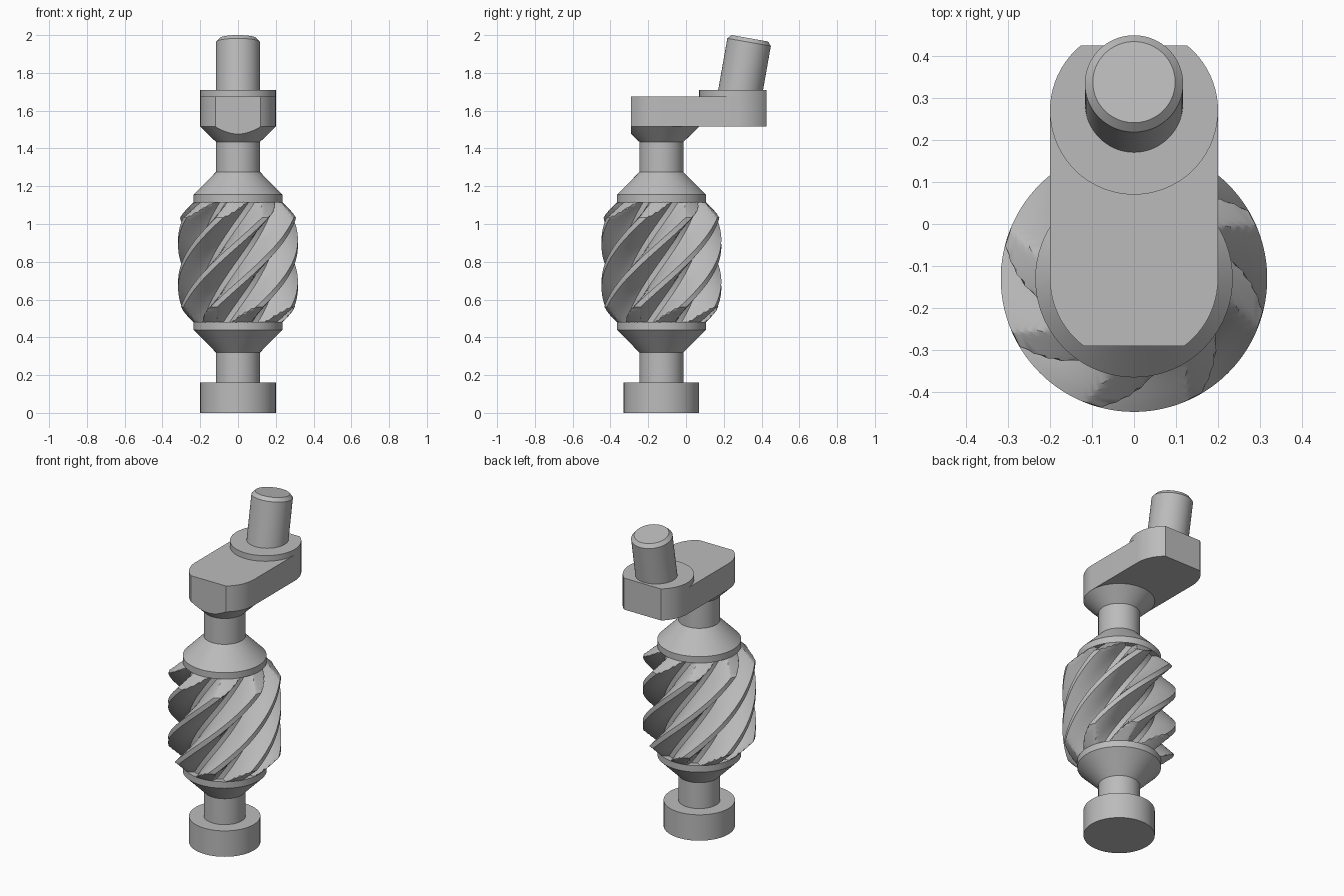
import bpy, bmesh, math
from mathutils import Matrix, Vector

cube = bpy.data.objects.get("Cube")
if cube:
    bpy.data.objects.remove(cube, do_unlink=True)

AXIS_Y = -0.13       # main shaft axis
BOSS_Y = 0.27        # crank boss axis
FRONT_CUT, BACK_CUT = -0.29, 0.425

metal = bpy.data.materials.new("grey metal")
metal.use_nodes = True
GREY = (0.5, 0.5, 0.5, 1.0)
metal.diffuse_color = GREY
metal.node_tree.nodes["Principled BSDF"].inputs["Base Color"].default_value = GREY


def finish(name, bm, angle=30):
    bmesh.ops.recalc_face_normals(bm, faces=bm.faces)
    mesh = bpy.data.meshes.new(name)
    bm.to_mesh(mesh)
    bm.free()
    mesh.materials.append(metal)
    obj = bpy.data.objects.new(name, mesh)
    bpy.context.collection.objects.link(obj)
    bpy.ops.object.select_all(action='DESELECT')
    obj.select_set(True)
    bpy.context.view_layer.objects.active = obj
    bpy.ops.object.shade_smooth_by_angle(angle=math.radians(angle))
    return obj


def loft(rings):
    """Closed solid through rings of equally many points."""
    bm = bmesh.new()
    rows = [[bm.verts.new(p) for p in ring] for ring in rings]
    n = len(rows[0])
    for a, b in zip(rows, rows[1:]):
        for i in range(n):
            j = (i + 1) % n
            bm.faces.new((a[i], a[j], b[j], b[i]))
    bm.faces.new(rows[0][::-1])
    bm.faces.new(rows[-1])
    return bm


def circle(r, z, y=0.0, n=72):
    return [Vector((r * math.cos(t), y + r * math.sin(t), z))
            for t in (math.tau * i / n for i in range(n))]


def lathe(profile, y=0.0):
    return loft([circle(r, z, y) for r, z in profile])


def cut(bm, y, direction):
    """Remove everything beyond a flat plane facing along y."""
    bmesh.ops.delete
    geom = bm.verts[:] + bm.edges[:] + bm.faces[:]
    res = bmesh.ops.bisect_plane(bm, geom=geom, plane_co=(0, y, 0),
                                 plane_no=(0, direction, 0), clear_outer=True)
    edges = [e for e in res["geom_cut"] if isinstance(e, bmesh.types.BMEdge)]
    bmesh.ops.holes_fill(bm, edges=edges, sides=0)


# Lower shaft: foot, neck, flared collar
finish("lower_shaft", lathe([(0.2, 0), (0.2, 0.16), (0.117, 0.16), (0.117, 0.32),
                             (0.235, 0.44), (0.235, 0.48)], AXIS_Y))

# Upper shaft: collar, taper, neck
finish("upper_shaft", lathe([(0.235, 1.115), (0.235, 1.155), (0.117, 1.275),
                             (0.117, 1.44)], AXIS_Y))

# Flare under the crank, flattened at the front
bm = lathe([(0.117, 1.435), (0.2, 1.515)], AXIS_Y)
cut(bm, FRONT_CUT, -1)
finish("crank_flare", bm)

# Helical gear with chamfered tooth ends
TEETH, LEAD, TIP, ROOT = 8, 1.77, 0.317, 0.2
Z0, Z1 = 0.47, 1.125
# tooth outline: (fraction of pitch from tooth centre, height fraction)
HALF = [(0.08, 1), (0.13, 0.86), (0.18, 0.7), (0.23, 0.52), (0.28, 0.33), (0.33, 0.15), (0.39, 0)]
OUTLINE = [(-f, h) for f, h in reversed(HALF)] + HALF


def gear_ring(z):
    limit = 0.235 + min(z - 0.48, 1.115 - z)
    twist = math.radians(-92) + math.tau * (z - 0.89) / LEAD - math.pi / 2
    ring = []
    for k in range(TEETH):
        for f, h in OUTLINE:
            r = min(ROOT + (TIP - ROOT) * h, limit)
            t = twist + math.tau * (k + f) / TEETH
            ring.append((r * math.cos(t), AXIS_Y + r * math.sin(t), z))
    return ring


STEPS = 72
finish("helical_gear", loft([gear_ring(Z0 + (Z1 - Z0) * i / STEPS)
                             for i in range(STEPS + 1)]), 28)

# Crank arm: rounded front end with a flat nose
def arm_ring(z):
    arc = [(0.2 * math.cos(t), AXIS_Y + 0.2 * math.sin(t))
           for t in (math.pi + math.pi * i / 36 for i in range(37))]
    return [(x, y, z) for x, y in arc + [(0.2, BOSS_Y), (-0.2, BOSS_Y)]]


bm = loft([arm_ring(1.515), arm_ring(1.675)])
cut(bm, FRONT_CUT, -1)
finish("crank_arm", bm)

# Crank boss: taller disc flattened at the back
bm = lathe([(0.2, 1.515), (0.2, 1.71)], BOSS_Y)
cut(bm, BACK_CUT, 1)
finish("crank_boss", bm)

# Tilted crank pin with chamfered end
bm = lathe([(0.117, 0), (0.117, 0.368), (0.098, 0.389)])
bmesh.ops.transform(bm, verts=bm.verts, matrix=Matrix.Translation((0, BOSS_Y, 1.6))
                    @ Matrix.Rotation(math.radians(-10), 4, 'X'))
finish("crank_pin", bm)
